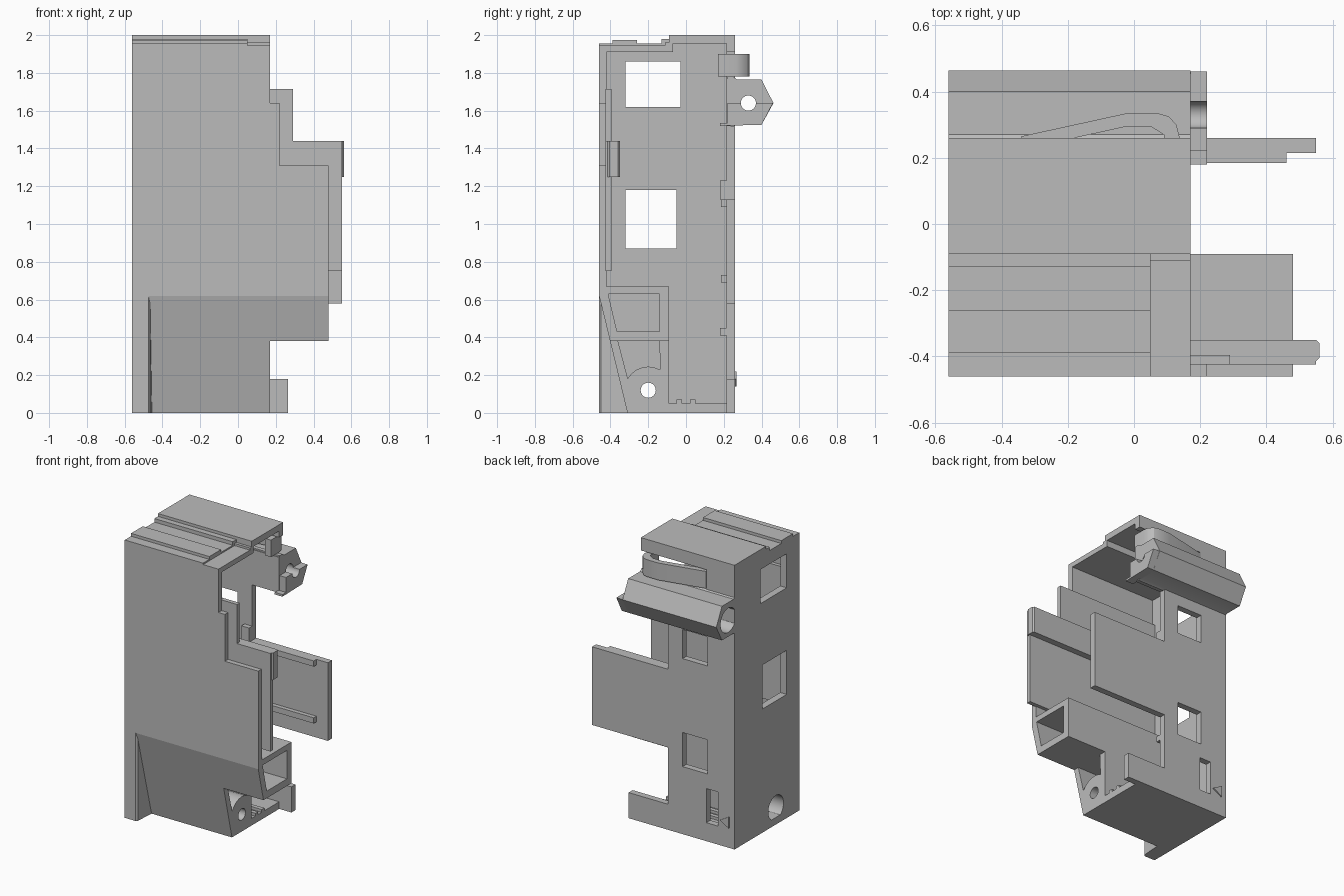
import bpy, bmesh, math
from mathutils import Vector

cube = bpy.data.objects.get("Cube")
if cube:
    bpy.data.objects.remove(cube, do_unlink=True)

grey = bpy.data.materials.new("light_grey_plastic")
grey.use_nodes = True
GREY = (0.5, 0.5, 0.5, 1)
grey.diffuse_color = GREY
grey.node_tree.nodes["Principled BSDF"].inputs["Base Color"].default_value = GREY
parts = []


def prism(name, axis, pts, lo, hi):
    """Extrude a 2D outline along an axis; outline is the other two axes in order."""
    def place(p, d):
        return {"x": (d, *p), "y": (p[0], d, p[1]), "z": (*p, d)}[axis]
    bm = bmesh.new()
    a = [bm.verts.new(place(p, lo)) for p in pts]
    b = [bm.verts.new(place(p, hi)) for p in pts]
    bm.faces.new(a)
    bm.faces.new(b[::-1])
    n = len(pts)
    for i in range(n):
        j = (i + 1) % n
        bm.faces.new((a[j], a[i], b[i], b[j]))
    bmesh.ops.recalc_face_normals(bm, faces=bm.faces)
    mesh = bpy.data.meshes.new(name)
    bm.to_mesh(mesh)
    bm.free()
    mesh.materials.append(grey)
    ob = bpy.data.objects.new(name, mesh)
    bpy.context.collection.objects.link(ob)
    parts.append(ob)
    return ob


def box(name, x, y, z):
    return prism(name, "z", [(x[0], y[0]), (x[1], y[0]), (x[1], y[1]), (x[0], y[1])], *z)


def rod(name, y, z, r, lo, hi, n=32):
    ring = [(y + r * math.cos(i * math.tau / n), z + r * math.sin(i * math.tau / n)) for i in range(n)]
    return prism(name, "x", ring, lo, hi)


def cut(ob, *cutters):
    """Subtract the cutters, keep the result and discard them."""
    for c in cutters:
        c.hide_render = True
        m = ob.modifiers.new("cut", "BOOLEAN")
        m.operation, m.solver, m.object = "DIFFERENCE", "EXACT", c
    bpy.context.view_layer.update()
    dg = bpy.context.evaluated_depsgraph_get()
    mesh = bpy.data.meshes.new_from_object(ob.evaluated_get(dg))
    ob.modifiers.clear()
    ob.data = mesh
    for c in cutters:
        parts.remove(c)
        bpy.data.objects.remove(c, do_unlink=True)


L, R = -0.56, 0.17          # side limits of the main body
FRONT, BACK = -0.46, 0.26
SCREW, PIN = (-0.2, 0.12), (0.33, 1.64)

# Closed side wall with two windows and a screw hole
side = prism("side_wall", "x", [(FRONT, 0), (BACK, 0), (BACK, 2), (-0.09, 2), (-0.09, 1.955), (FRONT, 1.955)], L, -0.51)
cut(side,
    box("upper_window_cut", (-0.6, -0.45), (-0.32, -0.03), (1.62, 1.86)),
    box("middle_window_cut", (-0.6, -0.45), (-0.32, -0.05), (0.87, 1.18)),
    rod("screw_cut", *SCREW, 0.085, -0.6, -0.45))

# Stepped front wall, sloping back at the foot beside an upright strip
prism("front_wall", "y", [(L, 0.62), (0.48, 0.62), (0.48, 1.31), (0.22, 1.31), (0.22, 1.64),
                          (R, 1.64), (R, 1.945), (L, 1.945)], FRONT, -0.42)
prism("front_slope_upper", "x", [(FRONT, 0.62), (-0.402, 0.38), (-0.36, 0.38), (-0.42, 0.62)], -0.51, 0.48)
prism("front_slope_lower", "x", [(-0.402, 0.38), (-0.31, 0), (-0.27, 0), (-0.36, 0.38)], -0.51, R)
prism("front_strip", "z", [(L, FRONT), (-0.475, FRONT), (-0.465, -0.45), (-0.455, -0.3), (L, -0.3)], 0, 0.62)

# Inner front liner and its stiffening ridge
prism("front_liner", "y", [(-0.51, 0.75), (0.55, 0.75), (0.55, 1.44), (0.29, 1.44),
                           (0.29, 1.715), (-0.51, 1.715)], -0.425, -0.395)
prism("front_ridge", "z", [(0, -0.415), (0.55, -0.415), (0.56, -0.405), (0.56, -0.36),
                           (0.55, -0.35), (0, -0.35)], 1.25, 1.44)

# Top: raised rear lid and ribbed front part
box("rear_lid", (L, R), (-0.09, BACK), (1.955, 2))
prism("ribbed_top", "x", [(FRONT, 1.91), (-0.09, 1.91), (-0.09, 1.98), (-0.13, 1.98), (-0.13, 1.955),
                          (-0.26, 1.955), (-0.26, 1.975), (-0.39, 1.975), (-0.39, 1.955), (FRONT, 1.955)], L, 0.05)
box("top_end", (0.05, R), (FRONT, -0.09), (1.91, 1.945))
box("top_step", (L, R), (-0.11, -0.07), (1.91, 1.96))

# Back wall with foot, wide flange, windows and a slot for the spring tongue
back = prism("back_wall", "y", [(L, 0), (0.265, 0), (0.265, 0.18), (-0.04, 0.18), (-0.04, 0.58), (0.55, 0.58),
                                (0.55, 1.13), (-0.04, 1.13), (-0.04, 1.52), (R, 1.52), (R, 2), (L, 2)], 0.215, BACK)
cut(back,
    box("high_window_cut", (-0.35, -0.155), (0.1, 0.4), (1.235, 1.44)),
    box("low_window_cut", (-0.35, -0.155), (0.1, 0.4), (0.475, 0.715)),
    box("small_window_cut", (-0.43, -0.34), (0.1, 0.4), (0.13, 0.37)),
    box("tongue_slot_cut", (-0.34, 0.3), (0.1, 0.4), (1.77, 1.91)))
prism("direction_mark", "y", [(-0.52, 0.14), (-0.45, 0.18), (-0.52, 0.22)], 0.25, 0.268)
for i, z in enumerate((0.69, 1.09)):
    box(f"flange_rail_{i + 1}", (-0.04, 0.46), (0.185, 0.22), (z, z + 0.04))
box("wall_rib_high", (-0.1, -0.04), (0.18, 0.22), (1.13, 1.23))
box("wall_rib_low", (-0.1, -0.04), (0.18, 0.22), (0.41, 0.45))

# Spring tongue bulging out behind the lid
prism("spring_tongue", "z", [(-0.34, 0.225), (-0.34, 0.265), (-0.02, 0.335), (0.07, 0.335), (0.105, 0.325),
                             (0.128, 0.3), (0.137, 0.265), (0.137, 0.17), (0.09, 0.17), (0.09, 0.27),
                             (0.05, 0.295), (-0.02, 0.295)], 1.78, 1.9)

# Bottom plate with small ribs
box("bottom_plate", (L, R), (-0.31, BACK), (0, 0.05))
for i, y in enumerate((-0.05, 0.02)):
    box(f"bottom_rib_{i + 1}", (-0.51, R), (y, y + 0.03), (0.04, 0.07))

# Rectangular duct projecting from the lower front
duct = prism("lower_duct", "x", [(-0.402, 0.38), (-0.09, 0.38), (-0.09, 0.67), (-0.43, 0.67), (-0.45, 0.62)], -0.515, 0.48)
cut(duct, prism("duct_cut", "x", [(-0.365, 0.43), (-0.14, 0.43), (-0.14, 0.63), (-0.412, 0.63)], -0.4, 0.6))

# Screw block under the duct, with a recess arching over the hole
block = prism("screw_block", "x", [(-0.31, 0), (-0.09, 0), (-0.09, 0.39), (-0.402, 0.39)], -0.515, R)
arch = [(SCREW[0] + 0.125 * math.cos(math.radians(a)), SCREW[1] + 0.125 * math.sin(math.radians(a)))
        for a in range(60, 151, 15)]
cut(block,
    prism("recess_cut", "x", [(-0.36, 0.38), (-0.14, 0.38)] + arch, -0.2, 0.3),
    rod("hole_cut", *SCREW, 0.04, -0.6, 0.3),
    rod("bore_cut", *SCREW, 0.085, -0.6, 0.0))

# Mounting hook along the back, bored lengthwise
hook = prism("mounting_hook", "x", [(0.22, 1.52), (0.25, 1.515), (0.27, 1.525), (0.4, 1.525), (0.463, 1.64), (0.4, 1.765),
                                    (0.27, 1.765), (0.25, 1.78), (0.22, 1.78)], L, R)
lip = prism("hook_lip", "x", [(0.18, 1.52), (0.4, 1.525), (0.46, 1.64), (0.22, 1.64), (0.22, 1.535), (0.18, 1.535)], R - 0.01, 0.22)
cut(hook,
    rod("pin_cut", *PIN, 0.04, -0.6, 0.3),
    rod("pin_bore_cut", *PIN, 0.085, -0.6, -0.2))
cut(lip, rod("lip_cut", *PIN, 0.04, 0.1, 0.3))

# Smooth the bores and keep hard edges elsewhere
bpy.ops.object.select_all(action="DESELECT")
for ob in parts:
    ob.select_set(True)
bpy.context.view_layer.objects.active = parts[0]
bpy.ops.object.shade_smooth_by_angle(angle=math.radians(30))
